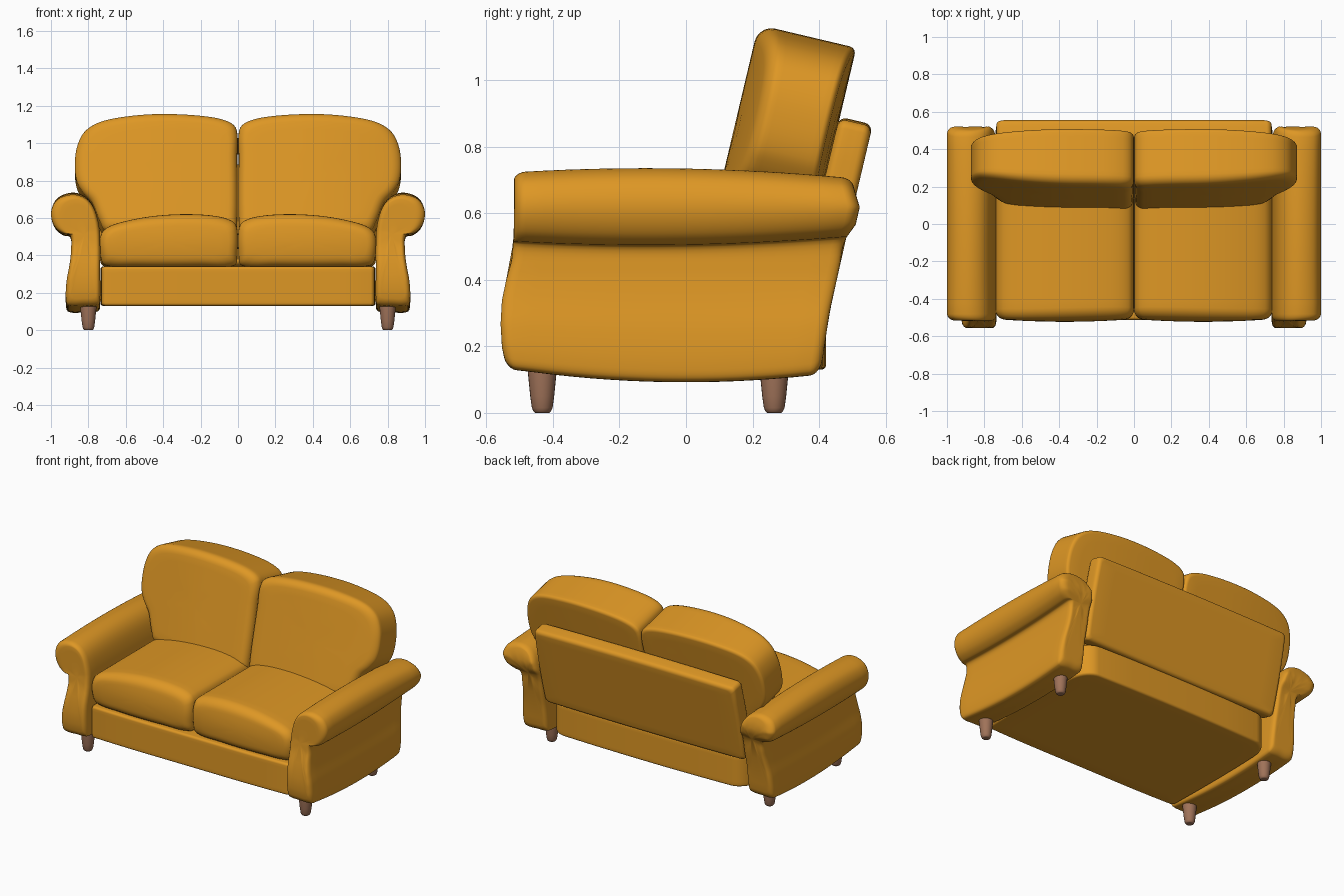
import bpy, bmesh, math
from mathutils import Vector

if "Cube" in bpy.data.objects:
    bpy.data.objects.remove(bpy.data.objects["Cube"])


def material(name, rgb):
    m = bpy.data.materials.new(name)
    m.diffuse_color = (*rgb, 1)
    m.use_nodes = True
    m.node_tree.nodes["Principled BSDF"].inputs["Base Color"].default_value = m.diffuse_color
    return m


FABRIC = material("mustard fabric", (0.73, 0.31, 0.018))
WOOD = material("brown wood", (0.35, 0.17, 0.10))


def smooth_loop(pts, n=5):
    """Closed curve through the points, with tangents scaled to each chord."""
    pts = [Vector(p) for p in pts]
    k = len(pts)
    tan = [(pts[(i + 1) % k] - pts[i - 1]).normalized() for i in range(k)]
    out = []
    for i in range(k):
        p, q = pts[i], pts[(i + 1) % k]
        c = (q - p).length
        for j in range(n):
            t = j / n
            out.append(p * (2*t**3 - 3*t*t + 1) + tan[i] * c * (t**3 - 2*t*t + t)
                       + q * (3*t*t - 2*t**3) + tan[(i + 1) % k] * c * (t**3 - t*t))
    return out


def rounded(d0, d1, r0, r1, mid=10, n=5):
    """Depth stations (depth, inset) with rounded ends."""
    quarter = [i / n * math.pi / 2 for i in range(n + 1)]
    a = [(d0 + r0 * (1 - math.cos(t)), r0 * (1 - math.sin(t))) for t in quarter]
    b = [(d1 - r1 * (1 - math.cos(t)), r1 * (1 - math.sin(t))) for t in reversed(quarter)]
    s, e = a[-1][0], b[0][0]
    return a + [(s + (e - s) * i / mid, 0) for i in range(1, mid)] + b


def puff(name, outline, stations, place, mat=FABRIC, centre=None, mirror=True):
    """Loft an outline through depth stations, cap the ends, map with place(a, b, d)."""
    lo = Vector([min(p[i] for p in outline) for i in (0, 1)])
    hi = Vector([max(p[i] for p in outline) for i in (0, 1)])
    c = Vector(centre) if centre else (lo + hi) / 2
    half = (hi - lo) / 2
    first, last = stations[0], stations[-1]
    rings = [(*first, f) for f in (0.3, 0.6, 0.85)]
    rings += [(*s, 1) for s in stations]
    rings += [(*last, f) for f in (0.85, 0.6, 0.3)]
    bm = bmesh.new()
    loops = []
    for d, inset, f in rings:
        loop = []
        for p in outline:
            a = c.x + (p[0] - c.x) * (1 - inset / half.x) * f
            b = c.y + (p[1] - c.y) * (1 - inset / half.y) * f
            loop.append(bm.verts.new(place(a, b, d)))
        loops.append(loop)
    n = len(outline)
    for u, v in zip(loops, loops[1:]):
        for i in range(n):
            j = (i + 1) % n
            bm.faces.new((u[i], u[j], v[j], v[i]))
    for loop, d in ((loops[0], first[0]), (loops[-1], last[0])):
        mid = bm.verts.new(place(c.x, c.y, d))
        for i in range(n):
            bm.faces.new((loop[i], loop[(i + 1) % n], mid))
    bmesh.ops.recalc_face_normals(bm, faces=bm.faces)
    me = bpy.data.meshes.new(name)
    bm.to_mesh(me)
    bm.free()
    me.shade_smooth()
    me.materials.append(mat)
    ob = bpy.data.objects.new(name, me)
    bpy.context.collection.objects.link(ob)
    if mirror:
        ob.modifiers.new("Mirror", 'MIRROR').use_mirror_merge = False
    return ob


def interp(table, z):
    """Piecewise eased lookup."""
    if z <= table[0][0]:
        return table[0][1]
    for (z0, v0), (z1, v1) in zip(table, table[1:]):
        if z <= z1:
            return v0 + (v1 - v0) * (z - z0) / (z1 - z0)
    return table[-1][1]


# Rolled arms: front and back edges follow the side outline
FRONT = [(0.10, -0.54), (0.17, -0.553), (0.25, -0.557), (0.33, -0.553),
         (0.40, -0.54), (0.46, -0.523), (0.52, -0.517), (0.74, -0.517)]
BACK = [(0.10, 0.405), (0.30, 0.432), (0.48, 0.47), (0.55, 0.51), (0.62, 0.522), (0.72, 0.50)]


def place_arm(x, z, d):
    f, b = interp(FRONT, z), interp(BACK, z)
    y = f + (b - f) * d
    if z > 0.45:
        k = min(1, (z - 0.45) / 0.05)
        z = z - k * (z - 0.612) * 0.16 * ((y + 0.12) / 0.5) ** 2
    else:
        z += 0.035 * min(1, (y / 0.5) ** 2) * max(0, (0.4 - z) / 0.3)
    return Vector((x, y, z))


arm = smooth_loop([(0.75, 0.10), (0.82, 0.095), (0.905, 0.097), (0.92, 0.13), (0.917, 0.24),
                   (0.90, 0.35), (0.892, 0.44), (0.898, 0.497), (0.935, 0.507), (0.975, 0.54),
                   (0.998, 0.60), (0.993, 0.66), (0.96, 0.71), (0.89, 0.735), (0.825, 0.72),
                   (0.78, 0.675), (0.752, 0.60), (0.738, 0.50), (0.737, 0.30), (0.738, 0.12)])
puff("rolled_arm", arm, rounded(0, 1, 0.035, 0.035, mid=16), place_arm, centre=(0.82, 0.5))

# Base rail box between the arms, plan outline lofted upward
base = smooth_loop([(-0.71, -0.505), (0, -0.512), (0.71, -0.505), (0.73, -0.48), (0.73, 0.25),
                    (0.70, 0.36), (0.62, 0.41), (-0.62, 0.41), (-0.70, 0.36), (-0.73, 0.25),
                    (-0.73, -0.48)])
puff("base", base, rounded(0.13, 0.34, 0.015, 0.015), lambda a, b, d: Vector((a, b, d)),
     mirror=False)

# Seat cushions
seat = smooth_loop([(0.02, 0.345), (0.2, 0.337), (0.55, 0.337), (0.71, 0.347), (0.736, 0.40),
                    (0.736, 0.50), (0.70, 0.548), (0.6, 0.583), (0.45, 0.61), (0.28, 0.62),
                    (0.12, 0.61), (0.03, 0.582), (0.004, 0.54), (0.003, 0.41)])


def place_seat(x, z, y):
    bulge = 0.015 * ((x - 0.37) / 0.37) ** 2 + 0.02 * ((z - 0.46) / 0.14) ** 2
    return Vector((x, y + (bulge if y < -0.4 else 0), z))


puff("seat_cushion", seat, rounded(-0.523, 0.33, 0.05, 0.05), place_seat)


def tilted(y0, z0, x, v, d):
    """Point in the reclined frame: v runs up the back, d towards the rear."""
    return Vector((x, y0 + 0.23 * v + 0.973 * d, z0 + 0.973 * v - 0.23 * d))


# Back cushions, overhanging the arms
back = smooth_loop([(0.02, -0.2), (0.35, -0.22), (0.70, -0.2), (0.74, -0.14), (0.78, -0.04),
                    (0.83, 0.02), (0.862, 0.08), (0.872, 0.17), (0.86, 0.27), (0.82, 0.35),
                    (0.74, 0.40), (0.6, 0.427), (0.42, 0.438), (0.2, 0.428), (0.06, 0.40),
                    (0.008, 0.355), (0.004, 0.2), (0.004, -0.15)])


def place_back(x, v, d):
    k = max(0, (x - 0.3) / 0.55) ** 2
    return tilted(0.265, 0.705, x, v, d * (1 - (0.4 if d < 0 else 0.17) * k))


puff("back_cushion", back, rounded(-0.152, 0.15, 0.05, 0.02), place_back)

# Reclined rear panel
panel = smooth_loop([(-0.71, -0.26), (0.71, -0.26), (0.735, -0.235), (0.735, 0.255),
                     (0.71, 0.28), (-0.71, 0.28), (-0.735, 0.255), (-0.735, -0.235)])
puff("rear_panel", panel, rounded(-0.052, 0.052, 0.025, 0.025, mid=3),
     lambda a, b, d: tilted(0.445, 0.6, a, b, d), mirror=False)

# Tapered legs
circle = [(0.043 * math.cos(i * math.pi / 12), 0.043 * math.sin(i * math.pi / 12))
          for i in range(24)]
for label, y in (("front_leg", -0.432), ("back_leg", 0.265)):
    puff(label, circle, [(0, 0.022), (0.004, 0.017), (0.015, 0.012), (0.05, 0.007),
                         (0.12, 0.0), (0.17, 0.0)],
         lambda a, b, d, y=y: Vector((0.80 + a, y + b, d)), WOOD)
